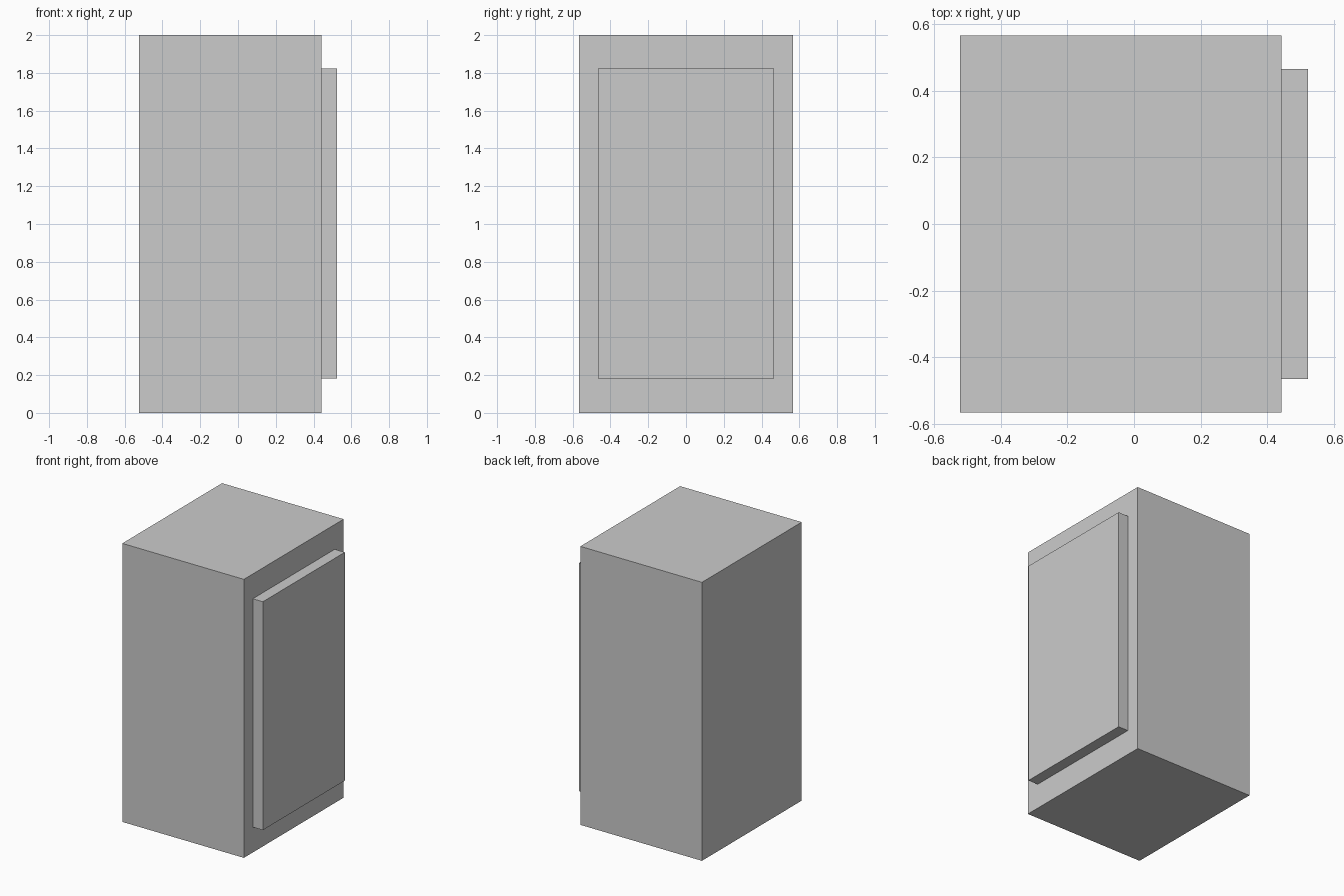
import bpy

if "Cube" in bpy.data.objects:
    bpy.data.objects.remove(bpy.data.objects["Cube"])


def box(name, x, y, z):
    """Axis-aligned box from (min, max) ranges."""
    ranges = (x, y, z)
    bpy.ops.mesh.primitive_cube_add(size=1, location=[(a + b) / 2 for a, b in ranges])
    obj = bpy.context.object
    obj.name = name
    obj.scale = [b - a for a, b in ranges]
    bpy.ops.object.transform_apply(location=False, rotation=False, scale=True)
    return obj


FACE_X = 0.443  # side of the cabinet that carries the door

# Main cabinet block
box("cabinet_body", (-0.523, FACE_X), (-0.566, 0.566), (0, 2))

# Raised door panel on the right side
box("door_panel", (FACE_X, 0.523), (-0.465, 0.465), (0.182, 1.822))
